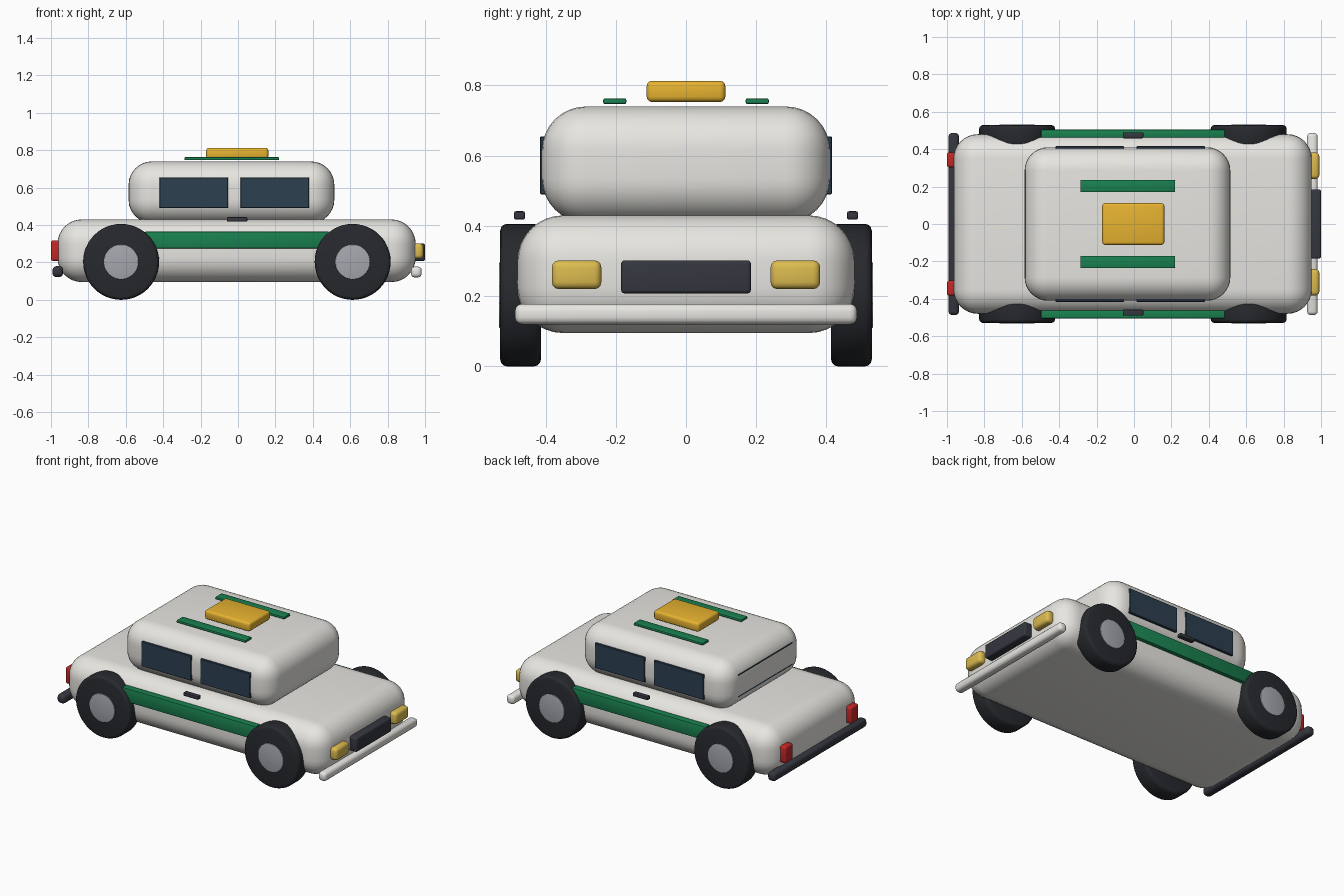
import bpy
from math import pi

if "Cube" in bpy.data.objects:
    bpy.data.objects.remove(bpy.data.objects["Cube"])


def material(name, r, g, b):
    m = bpy.data.materials.new(name)
    m.diffuse_color = (r, g, b, 1)
    m.use_nodes = True
    m.node_tree.nodes["Principled BSDF"].inputs["Base Color"].default_value = m.diffuse_color
    return m


WHITE = material("white_paint", 0.80, 0.79, 0.75)
GREEN = material("green_paint", 0.01, 0.22, 0.08)
YELLOW = material("yellow_beacon", 0.80, 0.45, 0.03)
LAMP = material("lamp_yellow", 0.72, 0.50, 0.08)
RED = material("lamp_red", 0.55, 0.02, 0.02)
GLASS = material("dark_glass", 0.025, 0.05, 0.08)
RUBBER = material("rubber", 0.02, 0.022, 0.027)
TRIM = material("dark_trim", 0.035, 0.038, 0.05)
HUB = material("hub_grey", 0.38, 0.39, 0.42)


def finish(ob, name, mat, bevel, segments):
    ob.name = name
    ob.data.materials.append(mat)
    if bevel:
        mod = ob.modifiers.new("Bevel", 'BEVEL')
        mod.width = bevel
        mod.segments = segments
        mod.limit_method = 'ANGLE'
        bpy.ops.object.modifier_apply(modifier=mod.name)
    bpy.ops.object.shade_smooth_by_angle(angle=pi / 6)
    return ob


def box(name, mat, x, y, z, bevel=0.0, segments=3):
    """Rounded box spanning the (min, max) ranges x, y, z."""
    center = [(a + b) / 2 for a, b in (x, y, z)]
    bpy.ops.mesh.primitive_cube_add(size=1, location=center)
    ob = bpy.context.object
    ob.scale = [b - a for a, b in (x, y, z)]
    bpy.ops.object.transform_apply(location=False, rotation=False, scale=True)
    return finish(ob, name, mat, bevel, segments)


def disc(name, mat, x, y, z, radius, bevel):
    """Cylinder with its axis along y, spanning the range y."""
    bpy.ops.mesh.primitive_cylinder_add(
        vertices=48, radius=radius, depth=y[1] - y[0],
        location=(x, (y[0] + y[1]) / 2, z), rotation=(pi / 2, 0, 0))
    return finish(bpy.context.object, name, mat, bevel, 3)


def side(s, a, b):
    """Range a..b placed on the left or right of the car."""
    return tuple(sorted((s * a, s * b)))


# Body and cabin
box("body", WHITE, (-0.965, 0.95), (-0.48, 0.48), (0.095, 0.43), 0.13, 8)
box("cabin", WHITE, (-0.585, 0.515), (-0.41, 0.41), (0.41, 0.74), 0.125, 8)

# Rear window, its edges just showing on the rounded cabin
box("rear_window", GLASS, (-0.60 + 0.018, -0.55), (-0.285, 0.285), (0.5, 0.65))

# Bumpers and grille
box("front_bumper", WHITE, (0.925, 0.982), (-0.487, 0.487), (0.12, 0.178), 0.02)
box("rear_bumper", TRIM, (-0.992, -0.935), (-0.487, 0.487), (0.122, 0.18), 0.02)
box("grille", TRIM, (0.93, 1.0), (-0.185, 0.185), (0.208, 0.302), 0.01)

# Roof beacon
box("roof_beacon", YELLOW, (-0.17, 0.162), (-0.112, 0.112), (0.753, 0.813), 0.015)

for s, label in ((-1, "near"), (1, "far")):
    # Side windows, stripe, handle and roof rail
    for x, part in (((-0.42, -0.053), "rear"), ((0.013, 0.38), "front")):
        box(f"{label}_{part}_window", GLASS, x, side(s, 0.39, 0.416), (0.49, 0.655), 0.003, 1)
    box(f"{label}_side_stripe", GREEN, (-0.497, 0.485), side(s, 0.46, 0.505), (0.275, 0.365), 0.004, 2)
    box(f"{label}_door_handle", TRIM, (-0.06, 0.05), side(s, 0.458, 0.49), (0.418, 0.442), 0.006, 2)
    box(f"{label}_roof_rail", GREEN, (-0.287, 0.22), side(s, 0.17, 0.236), (0.747, 0.763), 0.005, 2)

    # Lamps
    box(f"{label}_headlight", LAMP, (0.93, 0.991), side(s, 0.241, 0.382), (0.22, 0.302), 0.02)
    box(f"{label}_tail_light", RED, (-1.0, -0.945), side(s, 0.303, 0.383), (0.208, 0.318), 0.012)

    # Wheels
    for x, part in ((-0.625, "rear"), (0.613, "front")):
        disc(f"{label}_{part}_tyre", RUBBER, x, side(s, 0.413, 0.529), 0.203, 0.203, 0.02)
        disc(f"{label}_{part}_hub", HUB, x, side(s, 0.5, 0.533), 0.203, 0.093, 0.003)
